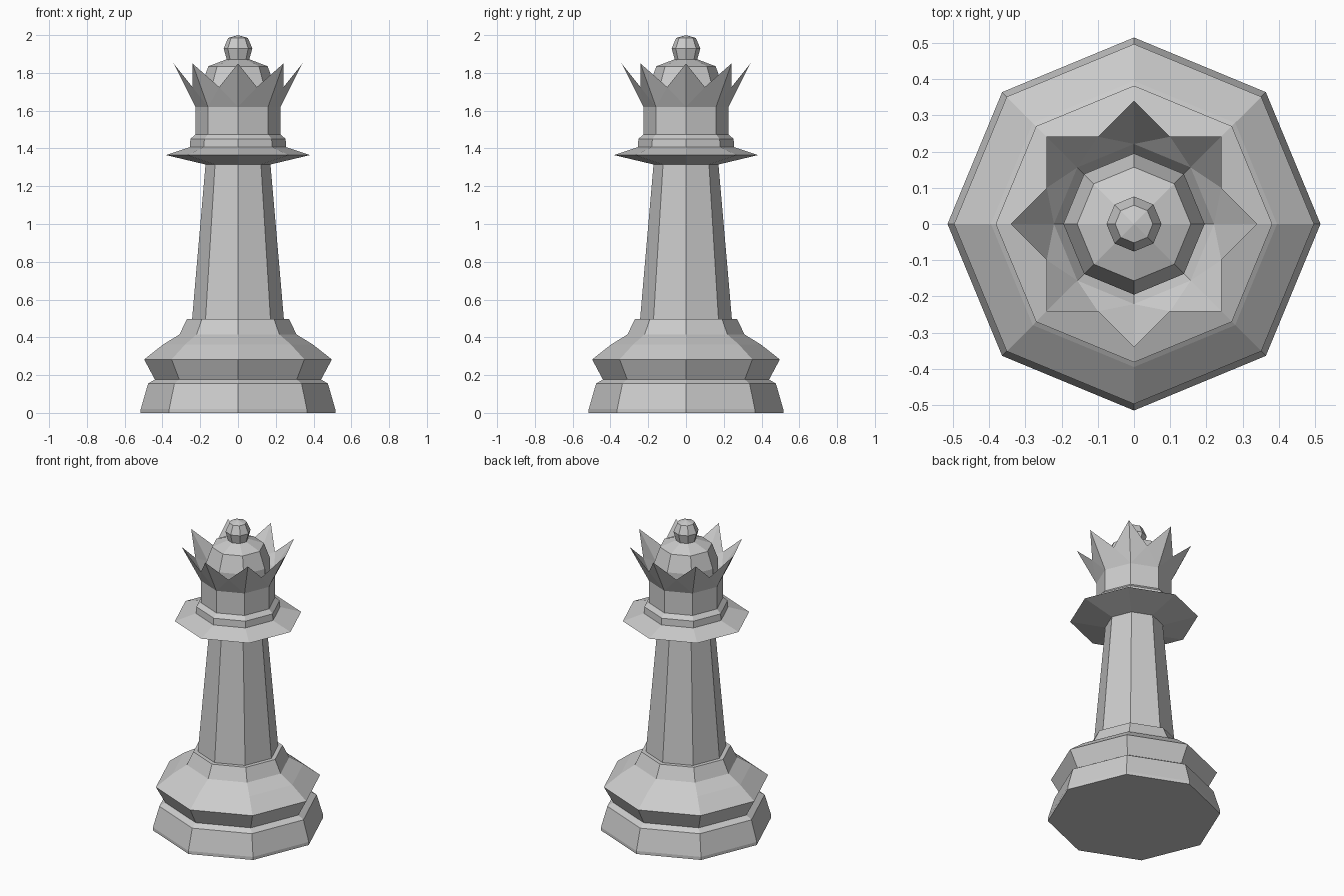
import bpy, bmesh
from math import sin, cos, pi

if "Cube" in bpy.data.objects:
    bpy.data.objects.remove(bpy.data.objects["Cube"])

SIDES = 8


def ring(bm, r, z, turn=0.0):
    """Octagonal ring of vertices, corner on +x unless turned."""
    return [bm.verts.new((r * cos((i + turn) * 2 * pi / SIDES),
                          r * sin((i + turn) * 2 * pi / SIDES), z)) for i in range(SIDES)]


def bridge(bm, a, b):
    for i in range(SIDES):
        j = (i + 1) % SIDES
        bm.faces.new((a[i], a[j], b[j], b[i]))


def finish(bm, name):
    bmesh.ops.recalc_face_normals(bm, faces=bm.faces)
    mesh = bpy.data.meshes.new(name)
    bm.to_mesh(mesh)
    bm.free()
    bpy.context.collection.objects.link(bpy.data.objects.new(name, mesh))


def lathe(name, profile):
    """Turn an (r, z) profile into a closed eight-sided solid."""
    bm = bmesh.new()
    rings = [ring(bm, r, z) for r, z in profile]
    for a, b in zip(rings, rings[1:]):
        bridge(bm, a, b)
    bm.faces.new(rings[0])
    if profile[-1][0] > 0.001:
        bm.faces.new(rings[-1])
    bmesh.ops.remove_doubles(bm, verts=bm.verts, dist=0.0001)
    finish(bm, name)


# Stepped foot
lathe("base", [(0.515, 0), (0.515, 0.02), (0.476, 0.155), (0.44, 0.177), (0.497, 0.283),
               (0.395, 0.363), (0.31, 0.415), (0.27, 0.497)])
# Tapered shaft
lathe("column", [(0.243, 0.497), (0.172, 1.315)])
# Wide thin collar and the step above it
lathe("collar", [(0.172, 1.315), (0.382, 1.365), (0.255, 1.407), (0.252, 1.45), (0.225, 1.475)])
# Dome inside the crown
lathe("dome", [(0.195, 1.63), (0.195, 1.73), (0.157, 1.835), (0.06, 1.872)])
# Knob on top
lathe("finial", [(0.058, 1.865), (0.076, 1.93), (0.052, 1.985), (0, 2.0)])

# Crown: straight drum flaring to eight points with an open inside
bm = bmesh.new()
bottom = ring(bm, 0.225, 1.475)
flare = ring(bm, 0.225, 1.62)
tips = ring(bm, 0.341, 1.85)
valleys = ring(bm, 0.261, 1.725, 0.5)
inner = ring(bm, 0.221, 1.67)
floor = ring(bm, 0.195, 1.63)
bridge(bm, bottom, flare)
bridge(bm, inner, floor)
for wall in (flare, inner):
    for i in range(SIDES):
        j = (i + 1) % SIDES
        bm.faces.new((wall[i], valleys[i], tips[i]))
        bm.faces.new((wall[i], wall[j], valleys[i]))
        bm.faces.new((wall[j], tips[j], valleys[i]))
bm.faces.new(bottom)
bm.faces.new(floor)
finish(bm, "crown")
